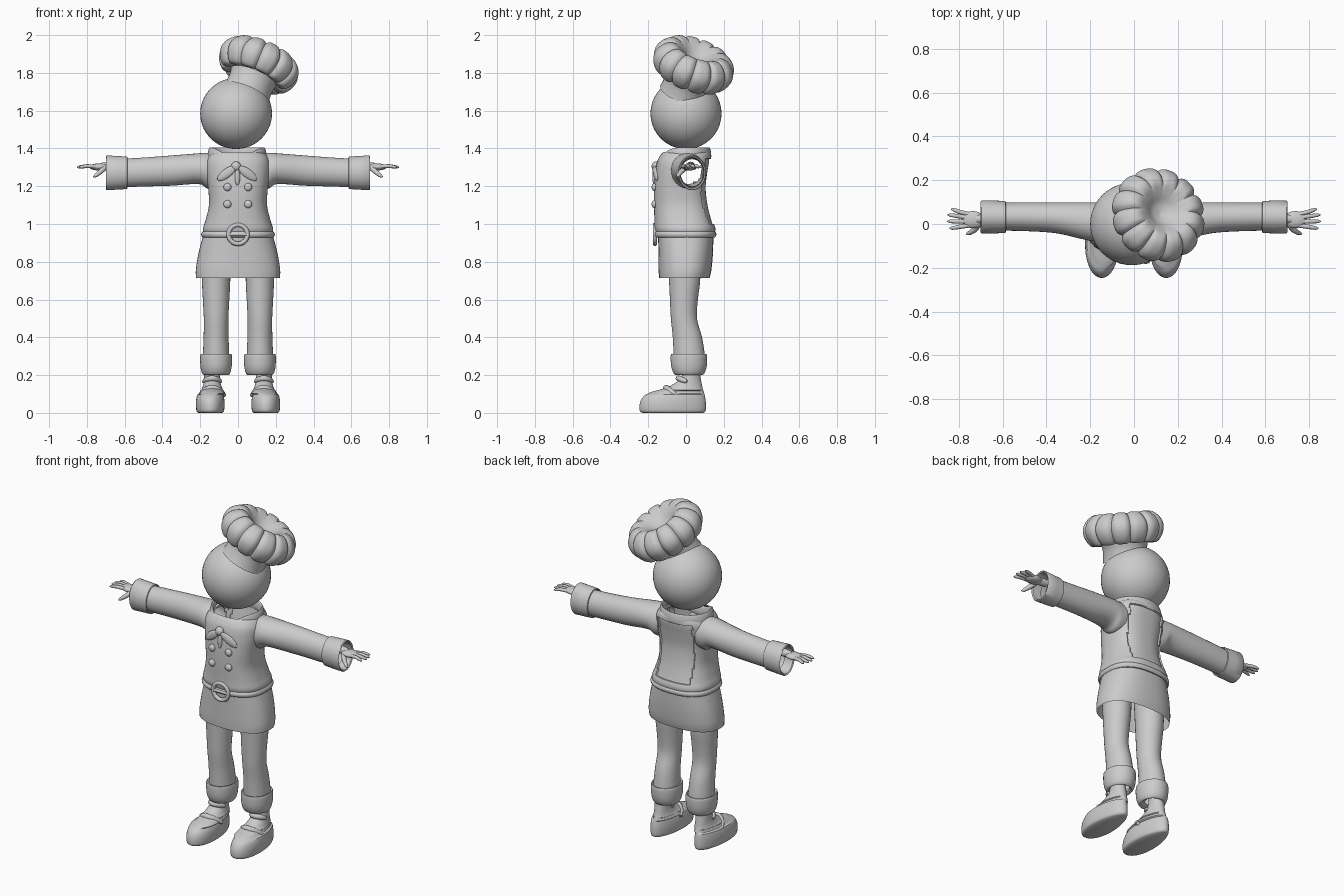
import bpy, bmesh, math
from mathutils import Vector

if "Cube" in bpy.data.objects:
    bpy.data.objects.remove(bpy.data.objects["Cube"])

grey = bpy.data.materials.new("plain_grey")
grey.diffuse_color = (0.6, 0.6, 0.6, 1)
grey.use_nodes = True
grey.node_tree.nodes["Principled BSDF"].inputs["Base Color"].default_value = grey.diffuse_color
TAU = 2 * math.pi


def finish(name, bm):
    bmesh.ops.recalc_face_normals(bm, faces=bm.faces)
    me = bpy.data.meshes.new(name)
    bm.to_mesh(me)
    bm.free()
    me.materials.append(grey)
    ob = bpy.data.objects.new(name, me)
    bpy.context.collection.objects.link(ob)
    return ob


def loft_bm(rings, caps=(False, False), closed=False):
    bm = bmesh.new()
    vs = [[bm.verts.new(p) for p in r] for r in rings]
    n = len(vs[0])
    pairs = list(zip(vs, vs[1:])) + ([(vs[-1], vs[0])] if closed else [])
    for a, b in pairs:
        for i in range(n):
            bm.faces.new((a[i], a[(i + 1) % n], b[(i + 1) % n], b[i]))
    for on, r in zip(caps, (vs[0], vs[-1])):
        if on:
            bm.faces.new(r)
    return bm


def loft(name, rings, caps=(False, False), closed=False):
    return finish(name, loft_bm(rings, caps, closed))


def resample(st, k=4):
    """Smooth interpolation between stations (Catmull-Rom)."""
    out = []
    for i in range(len(st) - 1):
        p0, p1, p2, p3 = st[max(i - 1, 0)], st[i], st[i + 1], st[min(i + 2, len(st) - 1)]
        for j in range(k):
            t = j / k
            out.append(tuple(b + 0.5 * t * (c - a + t * (2 * a - 5 * b + 4 * c - d + t * (3 * (b - c) + d - a)))
                             for a, b, c, d in zip(p0, p1, p2, p3)))
    return out + [tuple(st[-1])]


def flat_ring(z, rx, y0, y1, cx=0, p=2.0, n=48, heel=0.0):
    """Horizontal superellipse ring; heel narrows the back."""
    pts = []
    for i in range(n):
        c, s = math.cos(TAU * i / n), math.sin(TAU * i / n)
        u = math.copysign(abs(c) ** (2 / p), c)
        v = math.copysign(abs(s) ** (2 / p), s)
        pts.append((cx + rx * u * (1 - heel * (v + 1) / 2), (y0 + y1) / 2 + (y1 - y0) / 2 * v, z))
    return pts


def side_ring(x, y, z, ry, rz, n=32):
    return [(x, y + ry * math.cos(TAU * i / n), z + rz * math.sin(TAU * i / n)) for i in range(n)]


def tube(name, path, radii, n=12):
    path = [Vector(p) for p in path]
    rings = []
    for i, p in enumerate(path):
        d = path[min(i + 1, len(path) - 1)] - path[max(i - 1, 0)]
        q = d.to_track_quat('Z', 'Y')
        rings.append([p + q @ Vector((radii[i] * math.cos(TAU * j / n), radii[i] * math.sin(TAU * j / n), 0))
                      for j in range(n)])
    return loft(name, rings, (True, True))


def blob(name, loc, scale, rot=(0, 0, 0), seg=24):
    bm = bmesh.new()
    bmesh.ops.create_uvsphere(bm, u_segments=seg, v_segments=seg * 2 // 3, radius=1)
    ob = finish(name, bm)
    ob.location, ob.scale, ob.rotation_euler = loc, scale, rot
    return ob


# Head
blob("head", (-0.01, 0, 1.585), (0.19, 0.188, 0.188), seg=48)

# Tilted puffy hat: band and lobed crown in one lathe
tilt = Vector((0, 0, 1)).rotation_difference(Vector((0.43, 0.36, 1)))
centre = Vector((0.11, 0.04, 1.843))
band = [(0.128, -0.175), (0.124, -0.15), (0.122, -0.11), (0.128, -0.075)]
crown = [(0.128, -0.075), (0.175, -0.083), (0.208, -0.048), (0.222, 0.0), (0.21, 0.045), (0.172, 0.083),
         (0.13, 0.09), (0.085, 0.066), (0.045, 0.035), (0.004, 0.022)]


def hat_ring(r, h, lobed):
    pts = []
    for i in range(144):
        a = TAU * i / 144
        crease = (1 - abs(math.sin(6 * a))) ** 2 * lobed
        k = 1 - 0.09 * crease
        pts.append(centre + tilt @ Vector((r * k * math.cos(a), r * k * math.sin(a), h * (1 - 0.12 * crease))))
    return pts


loft("hat_band", [hat_ring(r, h, 0) for r, h in resample(band)])
loft("hat_crown", [hat_ring(r, h, min(1, max(0, (r - 0.05) / 0.1))) for r, h in resample(crown)], (False, True))

# Jacket body with open armholes and an inset back panel
body = [(0.945, 0.180, -0.155, 0.15), (0.975, 0.186, -0.166, 0.156), (1.02, 0.172, -0.167, 0.142),
        (1.10, 0.154, -0.17, 0.122), (1.19, 0.158, -0.17, 0.112), (1.27, 0.168, -0.163, 0.12),
        (1.33, 0.168, -0.153, 0.13), (1.365, 0.152, -0.135, 0.13), (1.38, 0.135, -0.12, 0.122)]
bm = loft_bm([flat_ring(*s, p=2.5, n=80) for s in resample(body, 5)])
holes = []
for f in bm.faces:
    c = f.calc_center_median()
    if abs(c.x) > 0.1 and ((c.z - 1.285) / 0.078) ** 2 + ((c.y - 0.01) / 0.072) ** 2 < 1:
        holes.append(f)
bmesh.ops.delete(bm, geom=holes, context='FACES')
bmesh.ops.recalc_face_normals(bm, faces=bm.faces)
panel = [f for f in bm.faces if f.calc_center_median().y > 0.05 and abs(f.calc_center_median().x) < 0.115
         and 1.0 < f.calc_center_median().z < 1.35]
bmesh.ops.inset_region(bm, faces=panel, thickness=0.003, depth=-0.008)
finish("jacket", bm)

# Skirt and the belt roll around the hem
skirt = [(0.95, 0.182, -0.148, 0.145), (0.85, 0.208, -0.146, 0.143), (0.76, 0.223, -0.145, 0.135),
         (0.715, 0.222, -0.143, 0.125)]
loft("skirt", [flat_ring(*s, p=2.4) for s in resample(skirt)])
belt = []
for j in range(10):
    d, h = 0.011 * math.cos(TAU * j / 10), 0.016 * math.sin(TAU * j / 10)
    belt.append(flat_ring(0.945 + h, 0.184 + d, -0.157 - d, 0.15 + d, p=2.5))
loft("belt", belt, closed=True)

# Round buckle with a bar
buckle = []
for j in range(10):
    d, h = 0.012 * math.cos(TAU * j / 10), 0.012 * math.sin(TAU * j / 10)
    buckle.append([((0.05 + d) * math.cos(TAU * i / 40), -0.164 + h, 0.945 + (0.05 + d) * math.sin(TAU * i / 40))
                   for i in range(40)])
loft("buckle", buckle, closed=True)
tube("buckle_bar", [(-0.045, -0.168, 0.945), (0.045, -0.168, 0.945)], [0.008, 0.008])

# Buttons
for z in (1.105, 1.195):
    for x in (-0.056, 0.054):
        blob("button", (x, -0.167, z), (0.021, 0.015, 0.021))

# Neckerchief: band dipping to a V at the front, knot and tails
collar = []
for k, h in resample([(0.90, -0.02), (0.93, 0.012), (0.99, 0.02), (1.04, 0.005), (1.07, -0.02), (1.05, -0.04), (0.95, -0.04)]):
    ring = []
    for i in range(64):
        c, s = math.cos(TAU * i / 64), math.sin(TAU * i / 64)
        front = max(0, -s)
        ring.append((-0.005 + 0.146 * k * c, 0.0 + (0.125 + 0.015 * front ** 3) * k * s,
                     1.385 + h - 0.055 * front ** 4))
    collar.append(ring)
loft("neckerchief", collar, closed=True)
blob("knot", (-0.01, -0.16, 1.305), (0.026, 0.022, 0.026))
for s in (-1, 1):
    blob("scarf_tail", (-0.005 + s * 0.056, -0.161, 1.268), (0.06, 0.012, 0.024),
         (0, s * math.radians(36), s * math.radians(12)))
blob("scarf_end", (-0.003, -0.168, 1.25), (0.014, 0.010, 0.045))

# Limbs, both sides
sleeve = [(0.125, 0.01, 1.283, 0.085, 0.092), (0.165, 0.01, 1.283, 0.088, 0.094), (0.21, 0.012, 1.293, 0.087, 0.081),
          (0.35, 0.028, 1.283, 0.071, 0.080), (0.48, 0.033, 1.276, 0.066, 0.077), (0.61, 0.034, 1.27, 0.064, 0.075)]
cuff = [(0.60, 0.060, 0.072), (0.585, 0.068, 0.080), (0.587, 0.073, 0.086), (0.64, 0.075, 0.089),
        (0.695, 0.075, 0.092), (0.70, 0.071, 0.088), (0.695, 0.064, 0.081), (0.64, 0.061, 0.075)]
leg = [(0.86, 0.078, -0.10, 0.08), (0.70, 0.075, -0.09, 0.075), (0.60, 0.070, -0.085, 0.063),
       (0.50, 0.065, -0.08, 0.058), (0.40, 0.066, -0.07, 0.085), (0.30, 0.070, -0.065, 0.10), (0.24, 0.07, -0.06, 0.1)]
leg_cuff = [(0.300, 0.064, -0.055, 0.09), (0.312, 0.078, -0.076, 0.106), (0.300, 0.084, -0.081, 0.112),
            (0.250, 0.083, -0.079, 0.110), (0.215, 0.076, -0.068, 0.10), (0.20, 0.064, -0.052, 0.086),
            (0.21, 0.045, -0.02, 0.075)]
shoe = [(0.0, 0.072, -0.23, 0.09), (0.012, 0.083, -0.245, 0.104), (0.055, 0.086, -0.243, 0.105),
        (0.09, 0.08, -0.222, 0.1), (0.112, 0.068, -0.18, 0.094), (0.13, 0.055, -0.115, 0.088),
        (0.16, 0.046, -0.055, 0.082), (0.20, 0.043, -0.02, 0.076), (0.25, 0.043, -0.018, 0.075)]
fingers = [(0.045, 0.068, 0.835), (0.029, 0.042, 0.85), (0.011, 0.012, 0.852), (-0.007, -0.02, 0.842)]

for s in (-1, 1):
    loft("sleeve", [side_ring(s * x, y, z, ry, rz) for x, y, z, ry, rz in resample(sleeve)])
    loft("sleeve_cuff", [side_ring(s * x, 0.032, 1.271, ry, rz, 40) for x, ry, rz in cuff])

    # Hand
    blob("palm", (s * 0.735, 0.02, 1.302), (0.052, 0.039, 0.019))
    tube("wrist", [(s * 0.65, 0.025, 1.308), (s * 0.68, 0.024, 1.307), (s * 0.72, 0.022, 1.304)],
         [0.022, 0.023, 0.02])
    for y0, y1, x1 in fingers:
        mid = (s * (x1 - 0.012), y1 * 0.9 + y0 * 0.1, 1.302)
        tube("finger", [(s * 0.755, y0, 1.304), (s * 0.80, (y0 + y1) / 2, 1.307), mid, (s * x1, y1, 1.30)],
             [0.010, 0.010, 0.008, 0.003])
    tube("thumb", [(s * 0.705, 0.0, 1.298), (s * 0.73, -0.028, 1.275), (s * 0.752, -0.042, 1.257), (s * 0.765, -0.046, 1.249)],
         [0.014, 0.013, 0.010, 0.004])

    # Trouser leg, turn-up and shoe
    loft("leg", [flat_ring(z, r, a, b, s * 0.116, n=32) for z, r, a, b in resample(leg)])
    loft("leg_cuff", [flat_ring(z, r, a, b, s * 0.116, n=40) for z, r, a, b in resample(leg_cuff, 3)])
    loft("shoe", [flat_ring(z, r, a, b, s * (0.147 if z < 0.1 else 0.137), heel=0.25 if z < 0.12 else 0.05)
                  for z, r, a, b in resample(shoe)], (True, True))
    for y, z, w, drop, back, r in ((-0.04, 0.183, 0.045, 0.018, 0.045, 0.015), (-0.105, 0.132, 0.066, 0.04, 0.055, 0.016)):
        arc = [(s * 0.137 + w * u, y + back * u * u, z - drop * u * u) for u in (-1, -0.75, -0.5, -0.25, 0, 0.25, 0.5, 0.75, 1)]
        tube("shoe_strap", arc, [r * 0.6] + [r] * 7 + [r * 0.6])

# Smooth shading that keeps real edges sharp
for ob in bpy.context.collection.objects:
    ob.select_set(True)
    bpy.context.view_layer.objects.active = ob
bpy.ops.object.shade_smooth_by_angle(angle=math.radians(40))
